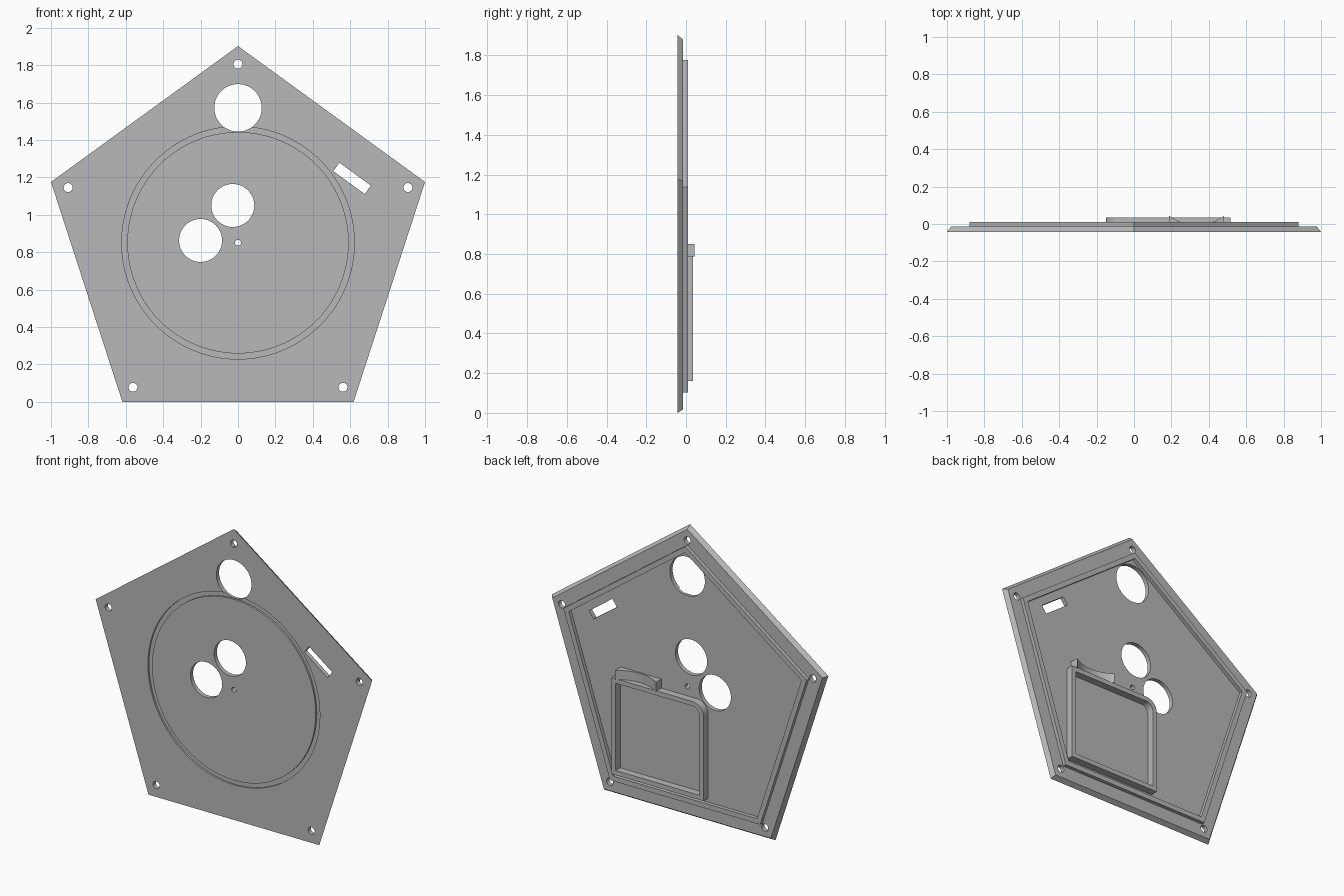
import bpy, bmesh
from math import sin, cos, pi, radians

cube = bpy.data.objects.get("Cube")
if cube:
    bpy.data.objects.remove(cube, do_unlink=True)

grey = bpy.data.materials.new("mid grey")
grey.use_nodes = True
grey.diffuse_color = (0.48, 0.48, 0.48, 1)
grey.node_tree.nodes["Principled BSDF"].inputs["Base Color"].default_value = grey.diffuse_color

MID = 0.8507                      # height of the pentagon centre
FRONT, BACK = -0.0425, -0.014     # plate faces
SEAT = -0.02                      # raised parts start just inside the plate


def loft(name, loops, ring=False):
    """Skin matching loops; cap the ends, or close into a ring."""
    bm = bmesh.new()
    rows = [[bm.verts.new(p) for p in loop] for loop in loops]
    pairs = list(zip(rows, rows[1:]))
    if ring:
        pairs.append((rows[-1], rows[0]))
    else:
        bm.faces.new(rows[0])
        bm.faces.new(rows[-1])
    for a, b in pairs:
        for i in range(len(a)):
            j = (i + 1) % len(a)
            bm.faces.new((a[i], a[j], b[j], b[i]))
    bmesh.ops.recalc_face_normals(bm, faces=bm.faces[:])
    mesh = bpy.data.meshes.new(name)
    bm.to_mesh(mesh)
    bm.free()
    mesh.materials.append(grey)
    obj = bpy.data.objects.new(name, mesh)
    bpy.context.collection.objects.link(obj)
    return obj


def polygon(r, sides, x=0, z=MID):
    return [(x + r * sin(2 * pi * i / sides), z + r * cos(2 * pi * i / sides))
            for i in range(sides)]


def at(points, y):
    return [(x, y, z) for x, z in points]


def wall(name, outer, inner, y0, y1):
    return loft(name, [at(outer, y0), at(outer, y1), at(inner, y1), at(inner, y0)], True)


def activate(obj):
    bpy.ops.object.select_all(action='DESELECT')
    obj.select_set(True)
    bpy.context.view_layer.objects.active = obj


def cut(obj, cutter):
    cutter.hide_render = True
    mod = obj.modifiers.new("cut", 'BOOLEAN')
    mod.operation, mod.solver, mod.object = 'DIFFERENCE', 'EXACT', cutter
    activate(obj)
    bpy.ops.object.modifier_apply(modifier=mod.name)
    bpy.data.objects.remove(cutter, do_unlink=True)


def punch(obj, points):
    cut(obj, loft("cutter", [at(points, -0.1), at(points, 0.1)]))


# Pentagonal plate with edges tapering towards the back
plate = loft("base_plate", [at(polygon(1.0515, 5), FRONT), at(polygon(1.028, 5), BACK)])

# Shallow circular groove on the front
cut(plate, wall("groove_cutter", polygon(0.622, 96), polygon(0.592, 96), -0.08, -0.031))

# Round openings and centre pin hole
for x, z, r in [(0, 1.572, 0.127), (-0.028, 1.05, 0.115), (-0.2, 0.863, 0.115), (0, MID, 0.016)]:
    punch(plate, polygon(r, 48, x, z))

# Screw hole in each corner
for x, z in polygon(0.955, 5):
    punch(plate, polygon(0.024, 24, x, z))

# Slanted slot parallel to the upper edge
c, s = cos(radians(36)), sin(radians(36))
punch(plate, [(0.61 + u * c + v * s, 1.195 - u * s + v * c)
              for u, v in [(-0.104, -0.028), (0.104, -0.028), (0.104, 0.028), (-0.104, 0.028)]])

# Pentagonal locating ridge on the back
ridge = wall("locating_ridge", polygon(0.925, 5), polygon(0.885, 5), SEAT, 0.01)


# Rectangular tray frame with one rounded corner
def tray_outline(inset):
    x0, x1, z0, z1 = -0.15 + inset, 0.515 - inset, 0.16 + inset, 0.79 - inset
    r = 0.08 - inset
    arc = [(x0 + r - r * cos(a), z1 - r + r * sin(a))
           for a in (pi / 2 * i / 10 for i in range(11))]
    return arc + [(x1, z1), (x1, z0), (x0, z0)]


tray = wall("tray_frame", tray_outline(0), tray_outline(0.03), SEAT, 0.034)

# Cradle with a concave seat above the tray
mid_x, half, radius, seat_y = 0.335, 0.147, 0.25, 0.246
profile = [(mid_x - half, SEAT)]
for i in range(21):
    dx = half * (i / 10 - 1)
    profile.append((mid_x + dx, seat_y - (radius ** 2 - dx ** 2) ** 0.5))
profile.append((mid_x + half, SEAT))
cradle = loft("cradle", [[(x, y, z) for x, y in profile] for z in (0.788, 0.85)])

for obj in (plate, ridge, tray, cradle):
    activate(obj)
    bpy.ops.object.shade_smooth_by_angle(angle=radians(25))
